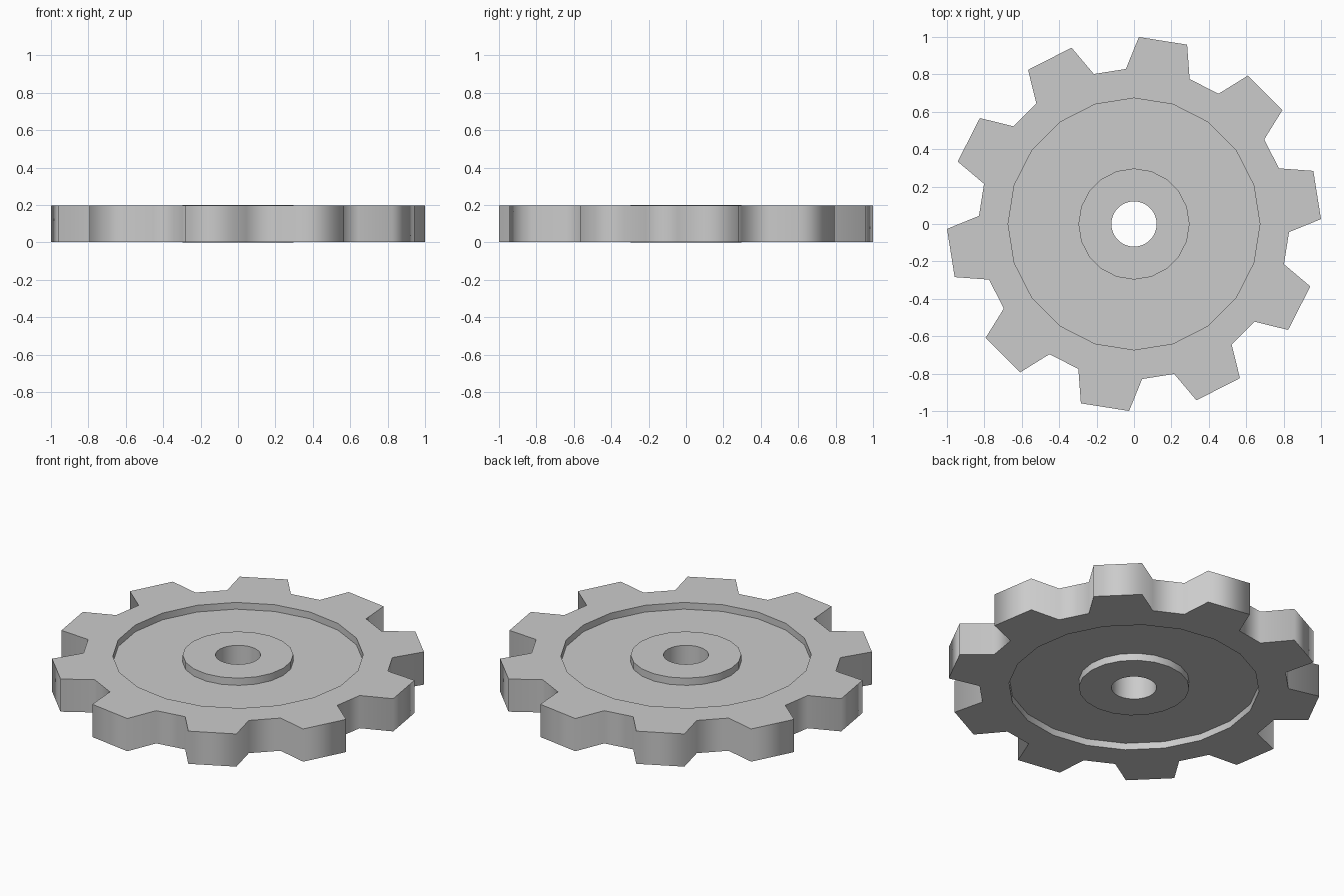
import bpy, bmesh
from math import cos, sin, radians

if "Cube" in bpy.data.objects:
    bpy.data.objects.remove(bpy.data.objects["Cube"])

TEETH = 10
bm = bmesh.new()


def loop(points, z):
    """Closed loop of vertices from (radius, degrees) points."""
    return [bm.verts.new((r * cos(radians(a)), r * sin(radians(a)), z)) for r, a in points]


def circle(radius, sides):
    return [(radius, 360 * i / sides) for i in range(sides)]


def edges(vs):
    out = []
    for a, b in zip(vs, vs[1:] + vs[:1]):
        out.append(bm.edges.get((a, b)) or bm.edges.new((a, b)))
    return out


def wall(a, b):
    """Upright band between two matching loops."""
    n = len(a)
    for i in range(n):
        j = (i + 1) % n
        bm.faces.new((a[i], a[j], b[j], b[i]))


def flat(outer, inner):
    """Flat ring face between two loops at one height."""
    bmesh.ops.triangle_fill(bm, edges=edges(outer) + edges(inner),
                            use_beauty=True, normal=(0, 0, 1))


# Tooth outline: root, tip, tip, root
teeth = [(r, 9 + 360 / TEETH * k + a) for k in range(TEETH)
         for r, a in ((0.83, -12), (1.0, -7.5), (1.0, 7.5), (0.83, 12))]
rim = circle(0.673, 20)
hub = circle(0.297, 20)
bore = circle(0.121, 32)


def side(z_rim, z_web, z_hub):
    """One face of the wheel: rim, recessed web and raised hub."""
    outer, lip = loop(teeth, z_rim), loop(rim, z_rim)
    web_out, web_in = loop(rim, z_web), loop(hub, z_web)
    hub_rim, hole = loop(hub, z_hub), loop(bore, z_hub)
    flat(outer, lip)
    wall(lip, web_out)
    flat(web_out, web_in)
    wall(web_in, hub_rim)
    flat(hub_rim, hole)
    return outer, hole


# Top and bottom faces, joined by the tooth flanks and the bore
top_outer, top_hole = side(0.197, 0.157, 0.2)
low_outer, low_hole = side(0.003, 0.043, 0.0)
wall(top_outer, low_outer)
wall(top_hole, low_hole)

bmesh.ops.recalc_face_normals(bm, faces=bm.faces[:])
mesh = bpy.data.meshes.new("gear_wheel")
bm.to_mesh(mesh)
bm.free()
gear = bpy.data.objects.new("gear_wheel", mesh)
bpy.context.collection.objects.link(gear)

# Smooth round the sides, sharp at the flat faces
bpy.context.view_layer.objects.active = gear
gear.select_set(True)
bpy.ops.object.shade_smooth_by_angle(angle=radians(82))
